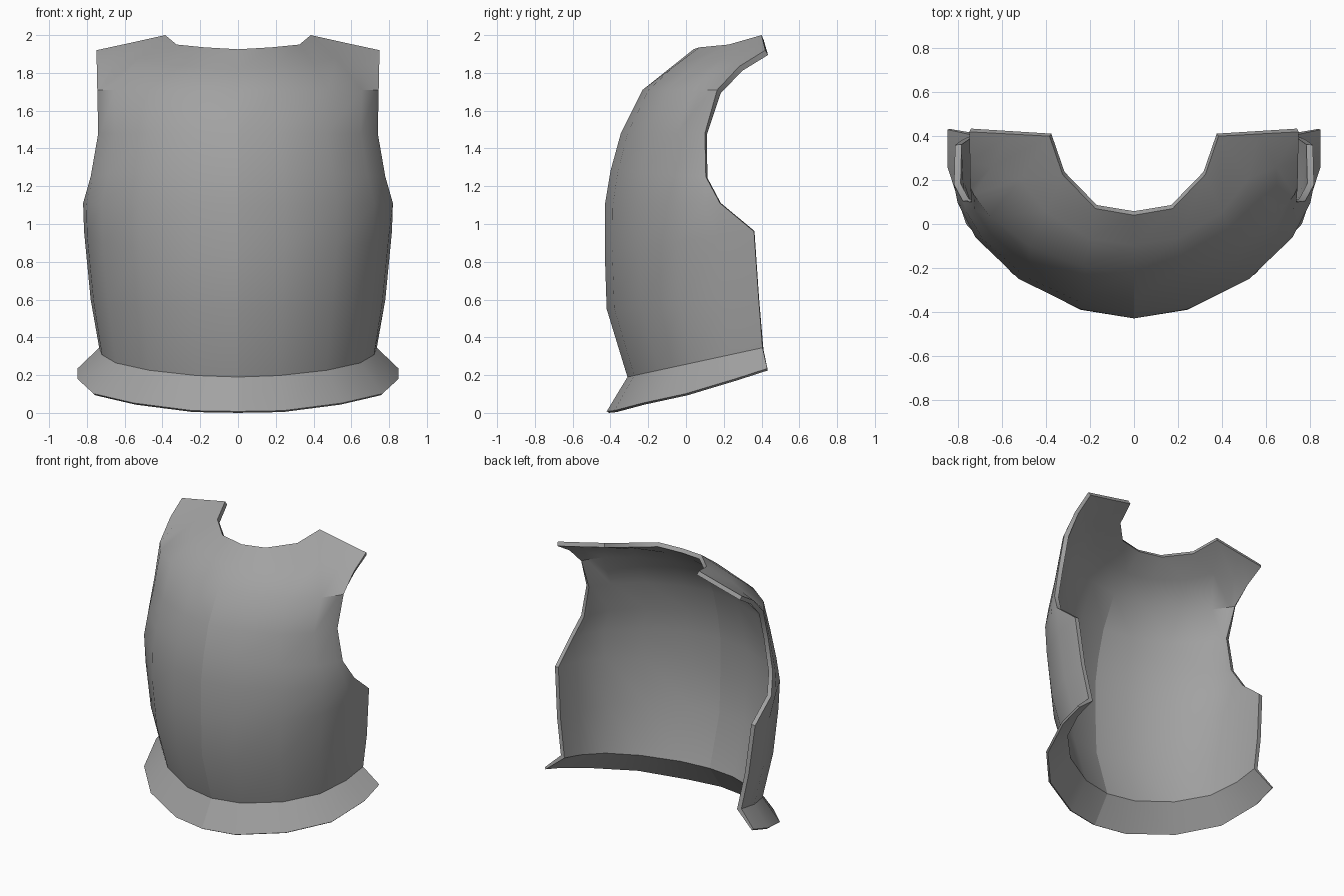
import bpy
import bmesh
import math
from mathutils import Vector

cube = bpy.data.objects.get("Cube")
if cube:
    bpy.data.objects.remove(cube, do_unlink=True)

# One plain steel colour
steel = bpy.data.materials.new("grey_steel")
steel.use_nodes = True
STEEL = (0.36, 0.36, 0.36, 1.0)
steel.diffuse_color = STEEL
steel.node_tree.nodes["Principled BSDF"].inputs["Base Color"].default_value = STEEL

# Sweep from the centre ridge to the side edge: width, depth of a full section,
# depth of a section cut short by the armhole
SWEEP = [(0, 0, 0), (0.3, 0.05, 0.08), (0.64, 0.23, 0.33),
         (0.88, 0.48, 0.67), (0.98, 0.76, 0.92), (1, 1, 1)]


def section(centre, edge, cut=0):
    """Half section from the centre (y, z) to the side edge (x, y, z)."""
    (cy, cz), (ex, ey, ez) = centre, edge
    points = []
    for u, full, short in SWEEP:
        v = full + (short - full) * cut
        points.append(Vector((ex * u, cy + (ey - cy) * v, cz + (ez - cz) * v)))
    return points


def shell(name, rows, thickness, ridge_top):
    """Skin mirrored half rows from bottom to top, then thicken inward."""
    bm = bmesh.new()
    grid = []
    for row in rows:
        mirrored = [Vector((-p.x, p.y, p.z)) for p in reversed(row[1:])]
        grid.append([bm.verts.new(p) for p in mirrored + row])
    for low, high in zip(grid, grid[1:]):
        for i in range(len(low) - 1):
            bm.faces.new((low[i], low[i + 1], high[i + 1], high[i]))
    # Sharp centre ridge
    for e in bm.edges:
        if all(abs(v.co.x) < 1e-5 and v.co.z < ridge_top for v in e.verts):
            e.smooth = False
    mesh = bpy.data.meshes.new(name)
    bm.to_mesh(mesh)
    bm.free()
    obj = bpy.data.objects.new(name, mesh)
    bpy.context.collection.objects.link(obj)
    mesh.materials.append(steel)
    # The hem is thinner than the rest of the plate
    hem_count = len(grid[0])
    group = obj.vertex_groups.new(name="plate_thickness")
    group.add(range(hem_count), 0.5, 'REPLACE')
    group.add(range(hem_count, len(mesh.vertices)), 1.0, 'REPLACE')
    bpy.ops.object.select_all(action='DESELECT')
    obj.select_set(True)
    bpy.context.view_layer.objects.active = obj
    solid = obj.modifiers.new("thickness", 'SOLIDIFY')
    solid.thickness = thickness
    solid.offset = -1
    solid.use_even_offset = True
    solid.vertex_group = group.name
    bpy.ops.object.modifier_apply(modifier=solid.name)
    bpy.ops.object.shade_smooth_by_angle(angle=math.radians(38))


# Flared hem, and the waist where it folds into the body
hem = [Vector(p) for p in [
    (0, -0.42, 0.008), (0.24, -0.38, 0.012), (0.55, -0.23, 0.052),
    (0.765, 0, 0.102), (0.85, 0.26, 0.18), (0.85, 0.43, 0.235)]]
waist = section((-0.31, 0.19), (0.735, 0.405, 0.345))

# Body sections from belly to upper chest, with the armhole cut into the edges
body = [section(*s) for s in [
    ((-0.42, 0.55), (0.78, 0.385, 0.6)),
    ((-0.43, 0.85), (0.815, 0.36, 0.96)),
    ((-0.43, 1.1), (0.82, 0.18, 1.11), 0.65),
    ((-0.4, 1.28), (0.78, 0.105, 1.25), 0.9),
    ((-0.345, 1.48), (0.74, 0.1, 1.48), 1),
    ((-0.23, 1.71), (0.745, 0.165, 1.71), 1),
]]

# Neckline running into the shoulder strap end
neck = [Vector(p) for p in [
    (0, 0.04, 1.925), (0.175, 0.07, 1.935), (0.325, 0.225, 1.95),
    (0.385, 0.4, 2.0), (0.565, 0.41, 1.96), (0.75, 0.42, 1.92)]]

# Collarbone row, rounded out between chest and neckline
collar = [(a + b) / 2 for a, b in zip(body[-1], neck)]
for p, lift in zip(collar, (0, 0.008, 0.018, 0.025, 0.022, 0.02)):
    p += Vector((0, -lift / 2, lift))

shell("breastplate", [hem, waist] + body + [collar, neck], 0.03, 1.75)
